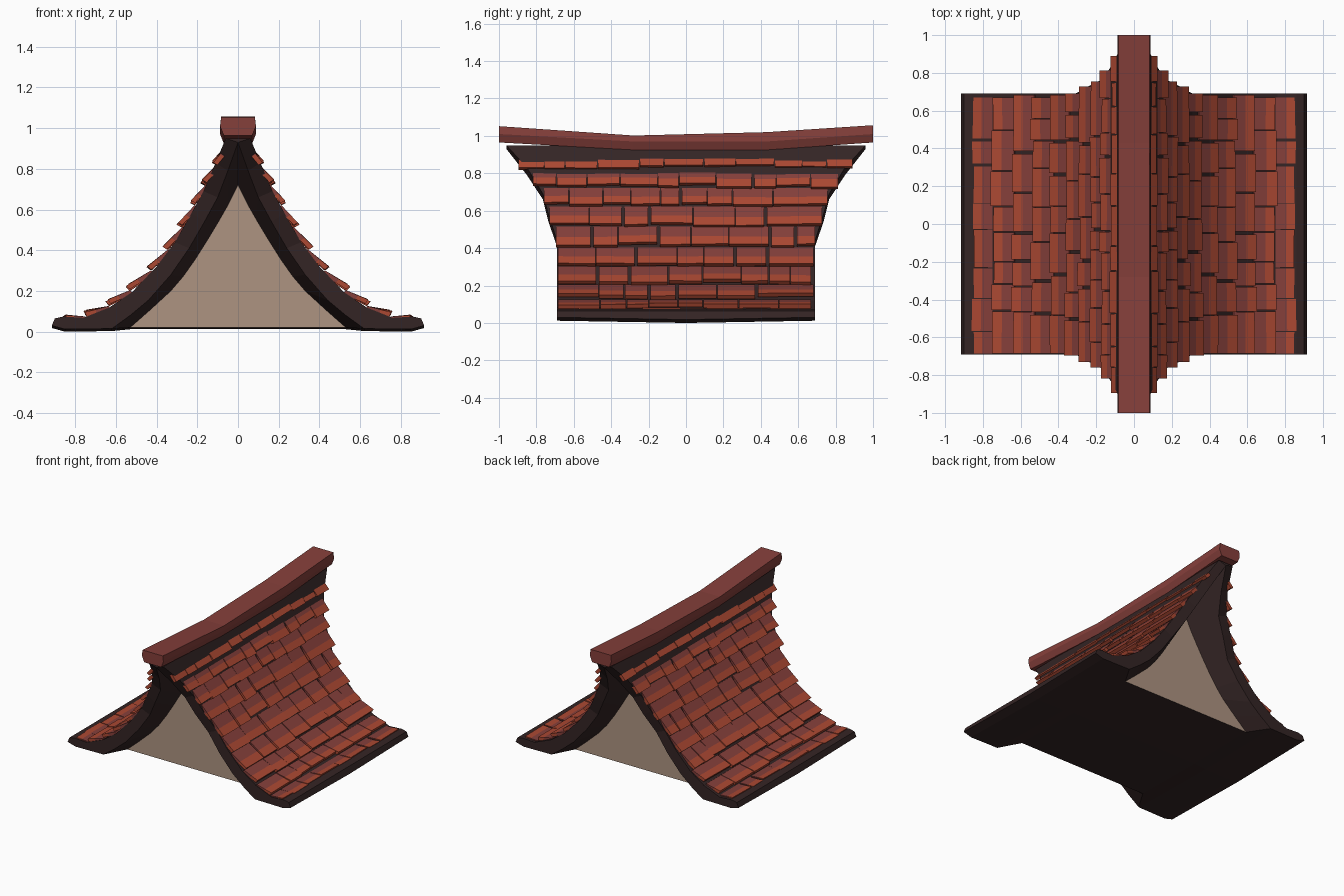
import bpy, bmesh, random
from mathutils import Vector

if "Cube" in bpy.data.objects:
    bpy.data.objects.remove(bpy.data.objects["Cube"])
random.seed(4)


def mat(name, c):
    m = bpy.data.materials.new(name)
    m.diffuse_color = (*c, 1)
    m.use_nodes = True
    m.node_tree.nodes["Principled BSDF"].inputs["Base Color"].default_value = m.diffuse_color
    return m


DARK = mat("dark timber", (.034, .018, .018))
BEIGE = mat("beige plaster", (.42, .295, .222))
BROWN = mat("red brown clay", (.235, .05, .043))
ORANGE = mat("orange clay", (.41, .065, .032))


def finish(bm, name, mats, weld=True):
    if weld:
        bmesh.ops.remove_doubles(bm, verts=bm.verts, dist=1e-4)
    bmesh.ops.recalc_face_normals(bm, faces=bm.faces)
    me = bpy.data.meshes.new(name)
    bm.to_mesh(me)
    bm.free()
    ob = bpy.data.objects.new(name, me)
    bpy.context.collection.objects.link(ob)
    for m in mats:
        me.materials.append(m)
    return ob


def face(bm, pts, mi=0):
    f = bm.faces.new([bm.verts.new(p) for p in pts])
    f.material_index = mi


# Roof profiles: outer skin (x, z, y reach), rim inner edge, gable edge
OUT = [(.06, .95, .96), (.11, .83, .85), (.17, .69, .765), (.23, .58, .735),
       (.31, .44, .69), (.4, .32, .69), (.52, .195, .69), (.63, .12, .69),
       (.76, .068, .69), (.86, .074, .69), (.9, .065, .69), (.915, .03, .69),
       (.85, .012, .69), (.62, .015, .69)]
RIM = [(0, .93), (.05, .79), (.1, .66), (.165, .54), (.24, .41), (.33, .28),
       (.44, .155), (.53, .08), (.62, .015)]
GABLE = [(0, .72), (.05, .62), (.09, .55), (.15, .45), (.21, .355),
         (.27, .27), (.33, .2), (.43, .108), (.53, .02)]
GY = .54

# Dark roof shell: skin, rim, overhang soffit, underside
bm = bmesh.new()
for sx in (1, -1):
    for sy in (1, -1):
        end = [(sx * x, sy * y, z) for x, z, y in OUT]
        mid = [(sx * x, 0, z - (.012 if i > 10 else 0)) for i, (x, z, y) in enumerate(OUT)]
        rim = [(sx * x, sy * OUT[min(i, 7)][2], z) for i, (x, z) in enumerate(RIM)]
        gab = [(sx * x, sy * GY, z) for x, z in GABLE]
        for i in range(len(end) - 1):
            face(bm, [mid[i], end[i], end[i + 1], mid[i + 1]])
        for i in range(7):
            face(bm, [end[i], end[i + 1], rim[i + 1], rim[i]])
        face(bm, [rim[7]] + end[7:])
        for i in range(8):
            a = [rim[i], rim[i + 1], gab[i + 1], gab[i]]
            face(bm, a)
        face(bm, [mid[-1], end[-1], gab[-1], (sx * .53, 0, .012)])
        face(bm, [gab[-1], (sx * .53, 0, .012), (0, 0, .012), (0, sy * GY, .02)])
        face(bm, [end[0], rim[0], (0, sy * .96, .95)])
        face(bm, [end[0], mid[0], (0, 0, .95), (0, sy * .96, .95)])
finish(bm, "roof_shell", [DARK])

# Gable infill panels
for nm, s in (("front_gable", -1), ("back_gable", 1)):
    bm = bmesh.new()
    loop = [(x, s * GY, z) for x, z in GABLE] + [(-x, s * GY, z) for x, z in GABLE[:0:-1]]
    f = bm.faces.new([bm.verts.new(p) for p in (loop if s < 0 else loop[::-1])])
    f.normal_update()
    if f.normal.y * s < 0:
        f.normal_flip()
    me = bpy.data.meshes.new(nm)
    bm.to_mesh(me)
    bm.free()
    me.materials.append(BEIGE)
    bpy.context.collection.objects.link(bpy.data.objects.new(nm, me))

# Sagging ridge beam: y, bottom z, top z
bm = bmesh.new()
rings = []
for y, lo, hi in [(-1, .965, 1.052), (-.28, .925, 1.002), (.43, .925, 1.02), (1, .965, 1.057)]:
    m = lo + .045
    rings.append([(-.07, y, lo), (.07, y, lo), (.088, y, m), (.083, y, hi), (-.083, y, hi), (-.088, y, m)])
for a, b in zip(rings, rings[1:]):
    for i in range(6):
        j = (i + 1) % 6
        face(bm, [a[i], a[j], b[j], b[i]])
face(bm, rings[0])
face(bm, rings[-1])
finish(bm, "ridge_beam", [BROWN])


def reach(z):
    """Half length of the roof at height z."""
    for (x0, z0, y0), (x1, z1, y1) in zip(OUT, OUT[1:]):
        if z1 <= z <= z0:
            return y1 + (y0 - y1) * (z - z1) / (z0 - z1)
    return .69


# Clay tiles: lower outer edge of each course, mirrored over the ridge
ROWS = [(.07, .935), (.125, .835), (.18, .735), (.235, .635), (.295, .53), (.365, .42),
        (.445, .32), (.545, .225), (.645, .15), (.755, .1), (.855, .08)]
bm = bmesh.new()
for r, (p, q) in enumerate(zip(ROWS, ROWS[1:])):
    A, B = Vector(p), Vector(q)
    d = (B - A).normalized()
    n = Vector((-d.y, d.x))
    if n.y < 0:
        n = -n
    A = A - n * .026
    lim = reach((p[1] + q[1]) / 2) - .005
    y = -lim
    while y < lim - .01:
        w = random.uniform(.11, .23)
        if lim - y - w < .08:
            w = lim - y
        gap = random.choice([.003, .004, .006, .016])
        slip = [random.uniform(-.012, .008) for _ in range(2)]
        lift = random.uniform(-.006, .004)
        ends = []
        for yy, s in ((y, slip[0]), (y + w - gap, slip[0] + slip[1] * .4)):
            low = B + d * s + n * lift
            line = [A, A.lerp(low, .56), low]
            ends.append([[(v.x, yy, v.y) for v in line],
                         [((v - n * .024).x, yy, max(.03, (v - n * .024).y)) for v in line]])
        (t0, b0), (t1, b1) = ends
        for k in (0, 1):
            face(bm, [t0[k], t0[k + 1], t1[k + 1], t1[k]], k)
            face(bm, [b0[k], b1[k], b1[k + 1], b0[k + 1]], k)
            face(bm, [t0[k], b0[k], b0[k + 1], t0[k + 1]], k)
            face(bm, [t1[k], t1[k + 1], b1[k + 1], b1[k]], k)
        face(bm, [t0[2], b0[2], b1[2], t1[2]], 1)
        face(bm, [t0[0], t1[0], b1[0], b0[0]], 0)
        y += w
tiles = finish(bm, "roof_tiles", [BROWN, ORANGE])
tiles.modifiers.new("mirror", 'MIRROR')
